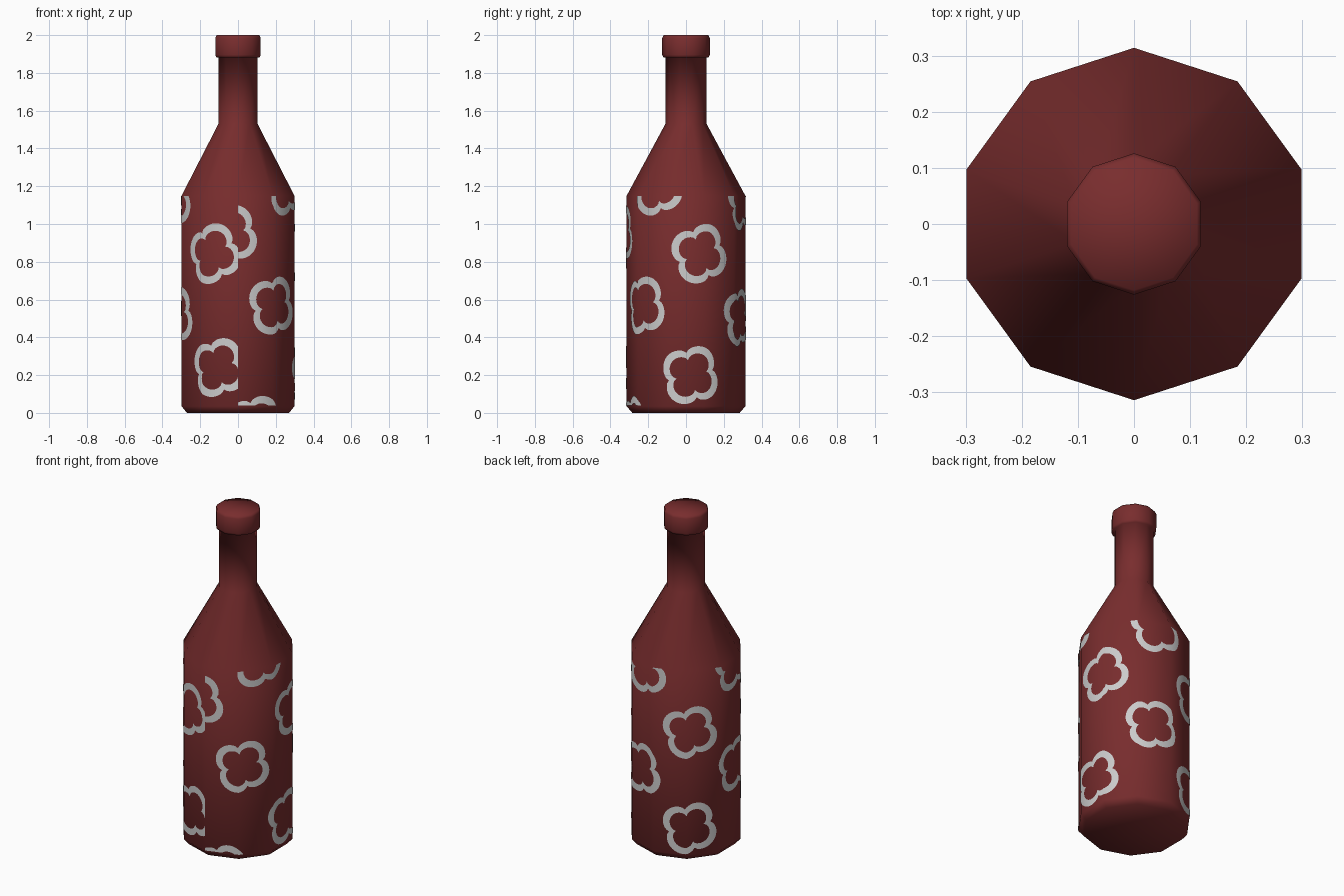
import bpy
import bmesh
from math import sin, cos, pi, radians
from mathutils import Vector

SIDES = 10
RADIUS = 0.314
SIDE = 2 * RADIUS * sin(pi / SIDES)   # width of one flat of the body
WALL_LOW, WALL_HIGH = 0.04, 1.148     # painted band of the body

old = bpy.data.objects.get("Cube")
if old:
    bpy.data.objects.remove(old, do_unlink=True)


def material(name, colour):
    m = bpy.data.materials.new(name)
    m.use_nodes = True
    m.diffuse_color = colour
    m.node_tree.nodes["Principled BSDF"].inputs["Base Color"].default_value = colour
    return m


def add_object(name, bm, mat):
    mesh = bpy.data.meshes.new(name)
    for f in bm.faces:
        f.smooth = True
    bm.to_mesh(mesh)
    bm.free()
    mesh.materials.append(mat)
    ob = bpy.data.objects.new(name, mesh)
    bpy.context.collection.objects.link(ob)
    return ob


red = material("dark red glaze", (0.19, 0.026, 0.027, 1))
grey = material("pale grey paint", (0.6, 0.6, 0.6, 1))

# Bottle: ten-sided turned profile (radius, height)
profile = [(0, 0), (0.284, 0), (RADIUS, 0.035), (RADIUS, 1.15), (0.109, 1.53),
           (0.109, 1.88), (0.12, 1.882), (0.126, 1.895), (0.126, 1.985),
           (0.118, 2.0), (0, 2.0)]
bm = bmesh.new()
points = [bm.verts.new((0, -r, z)) for r, z in profile]
edges = [bm.edges.new(pair) for pair in zip(points, points[1:])]
bmesh.ops.spin(bm, geom=points + edges, cent=(0, 0, 0), axis=(0, 0, 1),
               angle=2 * pi, steps=SIDES)
bmesh.ops.remove_doubles(bm, verts=bm.verts, dist=0.0005)
bmesh.ops.recalc_face_normals(bm, faces=bm.faces)
add_object("bottle", bm, red)


def wrap(s, z):
    """Lay a point of the unrolled wall onto the flats, just proud of them."""
    k = min(int(s / SIDE + 0.0001), SIDES - 1)
    a, b = (Vector((sin(t), -cos(t), 0)) * (RADIUS + 0.003)
            for t in (2 * pi * k / SIDES, 2 * pi * (k + 1) / SIDES))
    p = a.lerp(b, s / SIDE - k)
    p.z = z
    return p


def clover(name, s, z, turn):
    """Four-lobed outline, cut flat at the wall's edges and then wrapped."""
    bm = bmesh.new()
    count = 64
    rings = []
    for half in (0.02, -0.02):
        ring = []
        for i in range(count):
            t = 2 * pi * i / count
            r = 0.101 + 0.043 * abs(cos(2 * t)) ** 0.7 + half
            t += radians(turn)
            ring.append(bm.verts.new((s + r * cos(t), 0, z + r * sin(t))))
        rings.append(ring)
    outer, inner = rings
    for i in range(count):
        j = (i + 1) % count
        bm.faces.new((outer[i], outer[j], inner[j], inner[i]))

    def cut(co, no, clear=False):
        bmesh.ops.bisect_plane(bm, geom=bm.verts[:] + bm.edges[:] + bm.faces[:],
                               plane_co=co, plane_no=no, clear_outer=clear)

    cut((0, 0, WALL_HIGH), (0, 0, 1), True)
    cut((0, 0, WALL_LOW), (0, 0, -1), True)
    cut((0, 0, 0), (-1, 0, 0), True)
    cut((SIDE * SIDES, 0, 0), (1, 0, 0), True)
    for k in range(1, SIDES):
        cut((SIDE * k, 0, 0), (1, 0, 0))
    for v in bm.verts:
        v.co = wrap(v.co.x, v.co.z)
    ob = add_object(name, bm, grey)
    # Round the shading to follow the bottle
    ob.data.normals_split_custom_set_from_vertices(
        [Vector((v.co.x, v.co.y, 0)).normalized() for v in ob.data.vertices])


# Painted clovers: distance round the wall from the front, height, turn
clovers = [
    (-0.05, 0.945, 60), (0.10, -0.065, 60), (0.215, 0.568, 58),
    (0.31, 1.20, 62), (0.514, 0.20, 58), (0.566, 0.843, 66),
    (0.86, 0.504, 58), (0.89, 1.12, 62), (1.18, 0.195, 58),
    (1.182, 0.776, 62), (1.50, 0.515, 58), (1.48, 1.13, 62),
    (1.797, 0.843, 72), (1.828, 0.24, 62)]
for n, spot in enumerate(clovers, 1):
    clover(f"painted_clover_{n}", *spot)
